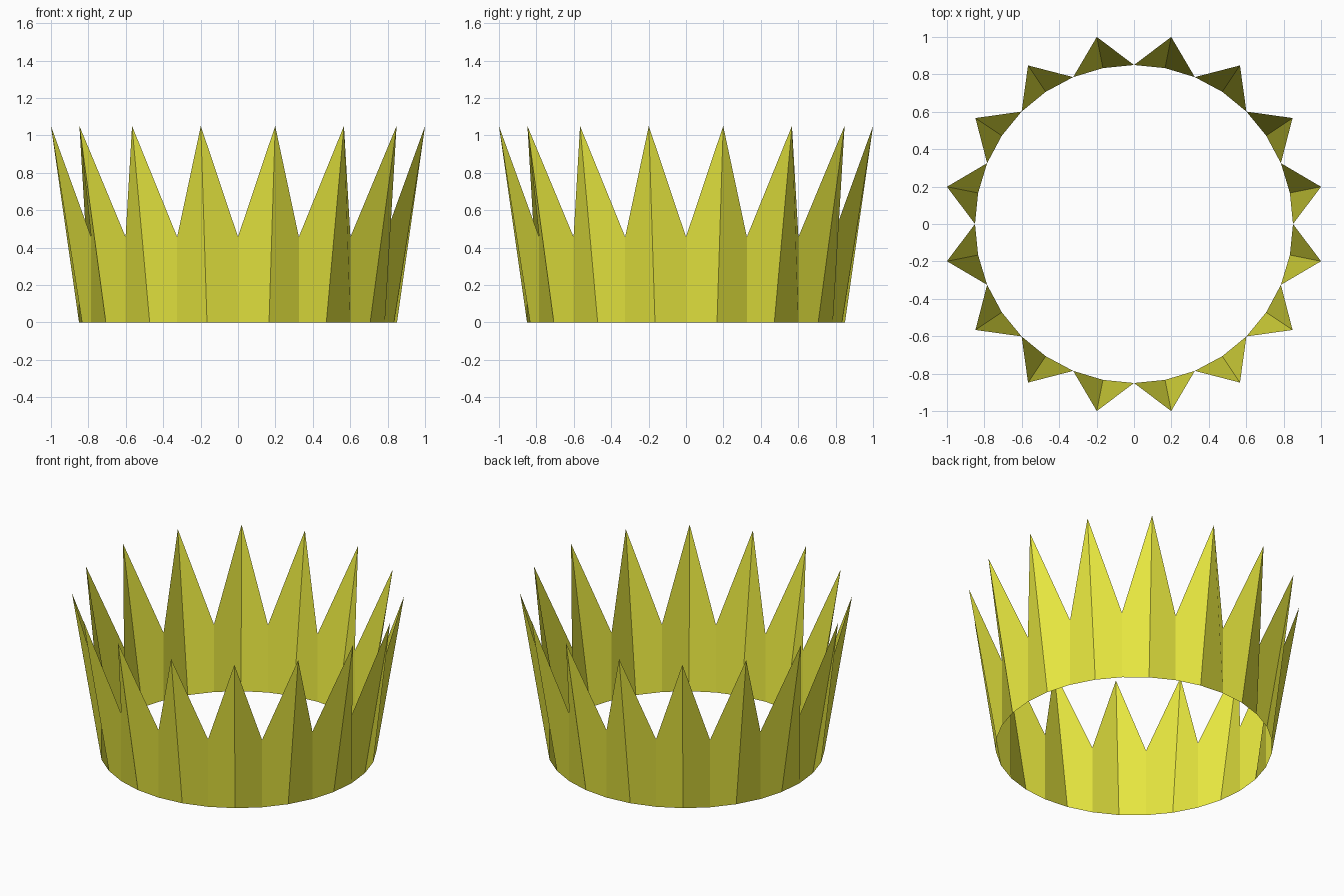
import bpy, bmesh, math

if "Cube" in bpy.data.objects:
    bpy.data.objects.remove(bpy.data.objects["Cube"])

SPIKES = 16
BAND_R, PEAK_R = 0.85, 1.0196
VALLEY_Z, PEAK_Z = 0.457, 1.05

bm = bmesh.new()


def ring_vert(i, r, z):
    a = math.pi * i / SPIKES
    return bm.verts.new((r * math.cos(a), r * math.sin(a), z))


# Bottom ring, and a top ring alternating between valleys and flared peaks
n = SPIKES * 2
bottom = [ring_vert(i, BAND_R, 0) for i in range(n)]
top = [ring_vert(i, PEAK_R, PEAK_Z) if i % 2 else ring_vert(i, BAND_R, VALLEY_Z)
       for i in range(n)]

# Open single-sheet wall; the starting corner sets the fold of each twisted quad
for i in range(n):
    j = (i + 1) % n
    bm.faces.new((bottom[j], top[j], top[i], bottom[i]))

mesh = bpy.data.meshes.new("crown")
bm.to_mesh(mesh)
bm.free()
crown = bpy.data.objects.new("crown", mesh)
bpy.context.collection.objects.link(crown)

# Yellow gold colour
gold = bpy.data.materials.new("gold")
gold.diffuse_color = (0.8, 0.8, 0.05, 1)
gold.use_nodes = True
gold.node_tree.nodes["Principled BSDF"].inputs["Base Color"].default_value = gold.diffuse_color
mesh.materials.append(gold)
